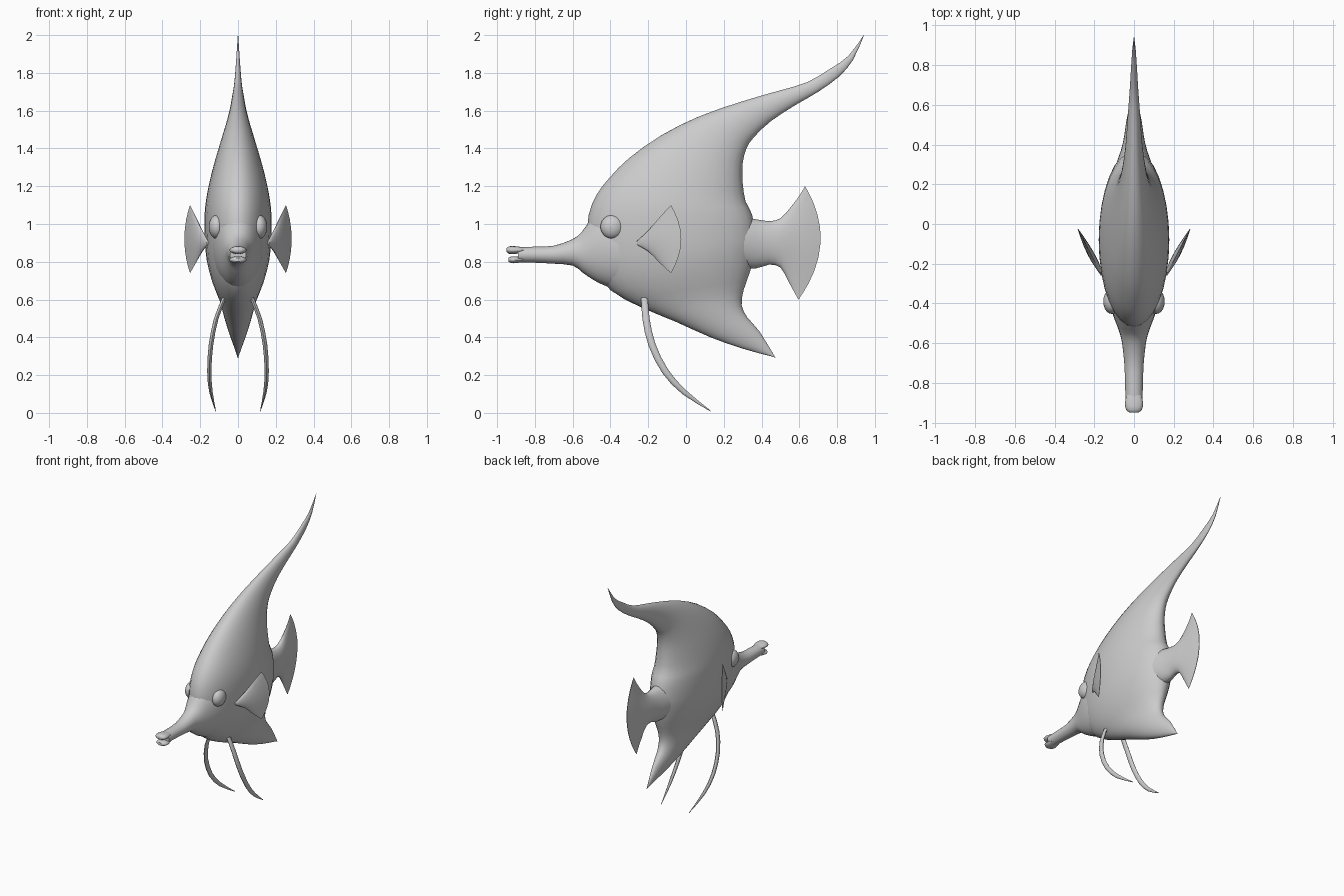
import bpy, bmesh, math
from mathutils import Vector

if "Cube" in bpy.data.objects:
    bpy.data.objects.remove(bpy.data.objects["Cube"])

grey = bpy.data.materials.new("plain grey")
grey.diffuse_color = (0.6, 0.6, 0.6, 1)
grey.use_nodes = True
grey.node_tree.nodes["Principled BSDF"].inputs["Base Color"].default_value = grey.diffuse_color


def spline(rows, steps):
    """Catmull-Rom interpolation through rows of numbers."""
    out = []
    n = len(rows)
    for i in range(n - 1):
        p = [rows[max(0, min(n - 1, i + k))] for k in (-1, 0, 1, 2)]
        for s in range(steps):
            t = s / steps
            out.append([0.5 * (2 * b + (c - a) * t + (2 * a - 5 * b + 4 * c - d) * t * t
                               + (3 * b - a - 3 * c + d) * t ** 3)
                        for a, b, c, d in zip(*p)])
    out.append(list(rows[-1]))
    return out


def loft(name, rings, sides=24, steps=2, side=1, slope=0.0, y0=0.0):
    """Skin elliptic rings: (y, z) of one edge, (y, z) of the other, half width,
    backward bulge, x centre. slope swings the part outward behind y0."""
    rings = [tuple(r) + (0,) * (7 - len(r)) for r in rings]
    bm = bmesh.new()
    skin = []
    for ya, za, yb, zb, w, bulge, xc in spline(rings, steps):
        loop = []
        for k in range(sides):
            a = 2 * math.pi * k / sides
            t = math.cos(a)
            y = (ya + yb) / 2 + (ya - yb) / 2 * t + bulge * (1 - t * t)
            z = (za + zb) / 2 + (za - zb) / 2 * t
            x = xc + max(w, 0.001) * math.sin(a) + slope * (y - y0)
            loop.append(bm.verts.new((x * side, y, z)))
        skin.append(loop)
    for p, q in zip(skin, skin[1:]):
        for k in range(sides):
            j = (k + 1) % sides
            bm.faces.new((p[k], p[j], q[j], q[k]))
    bm.faces.new(skin[0])
    bm.faces.new(skin[-1])
    bmesh.ops.recalc_face_normals(bm, faces=bm.faces)
    finish(name, bm)


def finish(name, bm):
    mesh = bpy.data.meshes.new(name)
    bm.to_mesh(mesh)
    bm.free()
    mesh.materials.append(grey)
    obj = bpy.data.objects.new(name, mesh)
    bpy.context.collection.objects.link(obj)
    bpy.context.view_layer.objects.active = obj
    obj.select_set(True)
    bpy.ops.object.shade_smooth_by_angle(angle=math.radians(50))
    obj.select_set(False)


# Flat body, running from the lower fin tip to the swept upper fin tip
loft("body", [
    (.46, .297, .475, .29, .002),
    (.30, .34, .39, .43, .03),
    (.13, .40, .325, .505, .055),
    (-.06, .485, .295, .57, .078),
    (-.24, .56, .305, .65, .10),
    (-.40, .65, .34, .75, .138),
    (-.49, .78, .36, .84, .166),
    (-.52, .92, .37, .92, .176),
    (-.515, 1.05, .35, 1.05, .177),
    (-.47, 1.16, .315, 1.12, .167),
    (-.40, 1.25, .30, 1.22, .148),
    (-.30, 1.35, .30, 1.32, .122),
    (-.13, 1.47, .32, 1.40, .092),
    (.07, 1.57, .36, 1.46, .066),
    (.30, 1.65, .45, 1.545, .044),
    (.49, 1.705, .58, 1.63, .032),
    (.64, 1.75, .70, 1.70, .022),
    (.76, 1.82, .81, 1.78, .015),
    (.86, 1.89, .885, 1.87, .009),
    (.94, 2.0, .942, 1.998, .001)], sides=32)

# Head narrowing to a tube snout
loft("snout", [
    (-.89, .877, -.89, .797, .043),
    (-.80, .88, -.80, .795, .045),
    (-.70, .885, -.70, .79, .049),
    (-.60, .92, -.60, .78, .06),
    (-.55, .96, -.55, .745, .072),
    (-.50, 1.03, -.50, .71, .09),
    (-.42, 1.10, -.42, .67, .118),
    (-.30, 1.12, -.30, .65, .14),
    (-.15, 1.05, -.15, .70, .12)])

# Lips with a slit between them
for name, lo, hi, tip in (("upper_lip", .842, .882, -.95), ("lower_lip", .793, .828, -.94)):
    mid = (lo + hi) / 2
    loft(name, [
        (tip, mid + .010, tip, mid - .010, .02),
        (tip + .015, hi, tip + .015, lo, .040),
        (-.90, hi, -.90, lo, .046),
        (-.86, hi - .006, -.86, lo + .006, .036)], sides=16)

# Tail stem opening into a fan
loft("tail", [
    (.10, 1.0, .10, .80, .12),
    (.25, 1.04, .25, .77, .105),
    (.37, 1.025, .37, .765, .066),
    (.44, 1.015, .44, .785, .05),
    (.50, 1.03, .50, .77, .04, .01),
    (.555, 1.09, .54, .70, .026, .035),
    (.60, 1.15, .57, .645, .015, .065),
    (.63, 1.20, .595, .60, .002, .10)])

for side, label in ((1, "right"), (-1, "left")):
    # Side fin, angled outward
    loft(label + "_side_fin", [
        (-.26, .91, -.26, .89, .006),
        (-.20, .965, -.20, .855, .018, .01),
        (-.14, 1.035, -.14, .795, .016, .03),
        (-.08, 1.10, -.08, .74, .002, .055)],
        sides=20, side=side, slope=.52, y0=-.26 - .16 / .52)

    # Long trailing belly feeler
    path = [(.068, -.22, .62, .018), (.115, -.212, .50, .019), (.143, -.18, .36, .019),
            (.152, -.11, .22, .018), (.143, -.01, .11, .014), (.118, .13, .01, .002)]
    rings = []
    for i, (x, y, z, r) in enumerate(path):
        p, q = path[max(i - 1, 0)], path[min(i + 1, len(path) - 1)]
        d = Vector((q[1] - p[1], q[2] - p[2])).normalized() * r
        rings.append((y - d.y, z + d.x, y + d.y, z - d.x, r * .65, 0, x))
    loft(label + "_belly_feeler", rings, sides=10, side=side)

    # Bulging eye
    bm = bmesh.new()
    bmesh.ops.create_uvsphere(bm, u_segments=20, v_segments=12, radius=.063)
    for v in bm.verts:
        v.co = Vector((v.co.x * .68 + .112 * side, v.co.y - .39, v.co.z + .985))
    finish(label + "_eye", bm)
